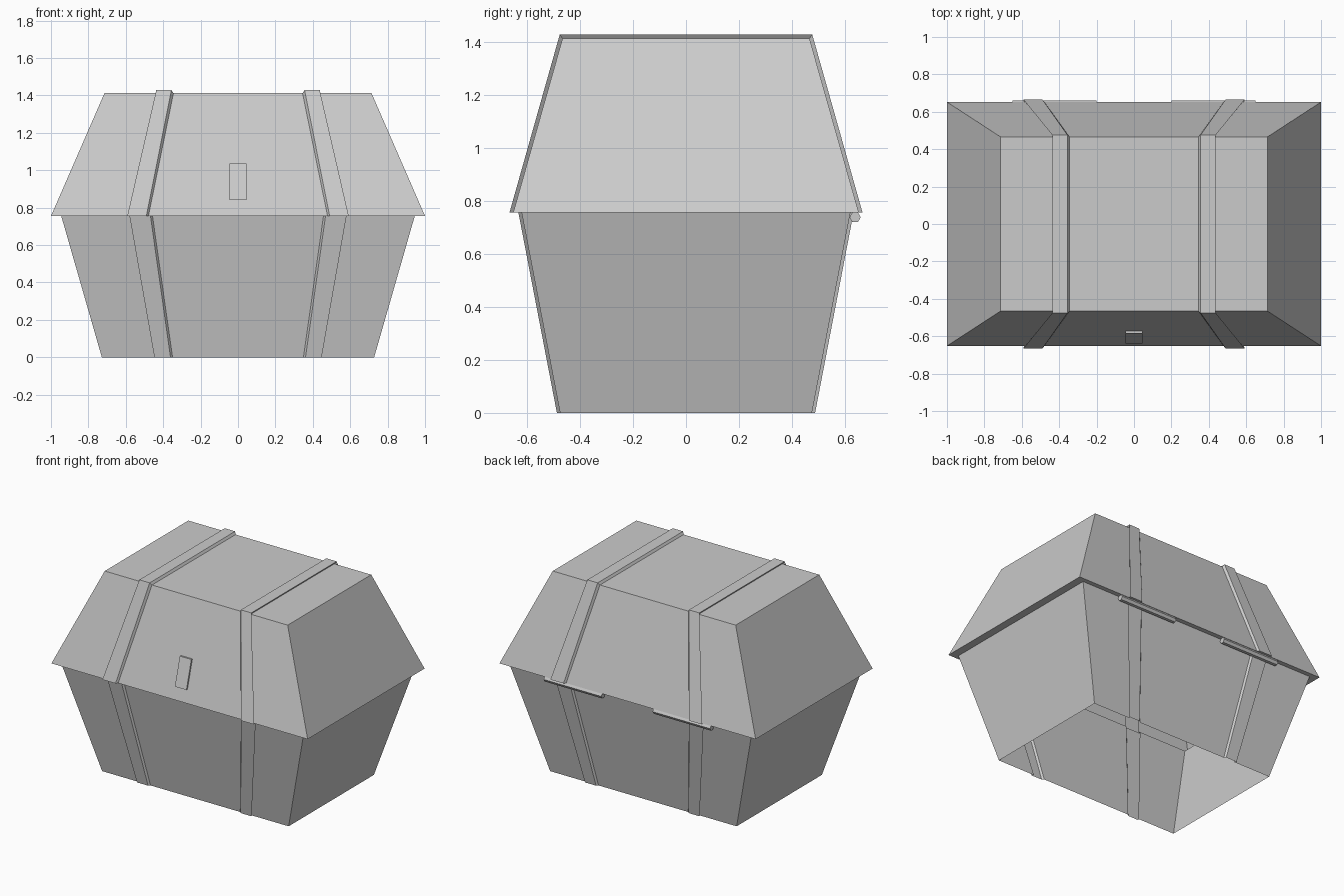
import bpy, bmesh, math

if "Cube" in bpy.data.objects:
    bpy.data.objects.remove(bpy.data.objects["Cube"])

def finish(bm, name):
    mesh = bpy.data.meshes.new(name)
    bm.to_mesh(mesh)
    bm.free()
    obj = bpy.data.objects.new(name, mesh)
    bpy.context.collection.objects.link(obj)
    return obj

# Chest shell: cross-section levels carried up the front, over the lid and down the back
# half width, half depth, z, strap outer x, strap inner x, strap lift in y, strap lift in z
LEVELS = [
    (0.728, 0.475, 0.0,   0.447, 0.361, 0.012, 0.0),    # floor edge
    (0.945, 0.620, 0.755, 0.580, 0.468, 0.012, 0.0),    # top of box
    (1.000, 0.652, 0.755, 0.592, 0.490, 0.014, 0.0),    # lid rim
    (0.714, 0.466, 1.412, 0.437, 0.356, 0.010, 0.016),  # lid top
]
SHEAR = 0.011

def row(level, side):
    w, d, z, outer, inner, dy, dz = level
    half = [(w, 0), (outer - SHEAR, 0), (outer, 1), (inner, 1), (inner - SHEAR, 0)]
    cols = [(-x, r) for x, r in half] + [(x, r) for x, r in reversed(half)]
    return [(x, side * (d + r * dy), z + r * dz) for x, r in cols]

bm = bmesh.new()
rows = [row(l, -1) for l in LEVELS] + [row(l, 1) for l in reversed(LEVELS)]
grid = [[bm.verts.new(p) for p in r] for r in rows]
for lo, hi in zip(grid, grid[1:]):
    for i in range(len(lo) - 1):
        bm.faces.new((lo[i], lo[i + 1], hi[i + 1], hi[i]))
# End walls and the rim under the lid; the underside stays open
for k in range(3):
    for c, flip in ((0, 1), (-1, -1)):
        quad = [grid[j][c] for j in (k, k + 1, 6 - k, 7 - k)]
        bm.faces.new(quad[::flip])
bmesh.ops.recalc_face_normals(bm, faces=bm.faces)
finish(bm, "chest_shell")

# Latch plate lying on the sloping lid front
def lid_y(z):
    return -0.652 + (z - 0.755) * (0.652 - 0.466) / (1.412 - 0.755)

bm = bmesh.new()
bmesh.ops.create_cube(bm, size=1)
for v in bm.verts:
    z = 0.842 if v.co.z < 0 else 1.036
    out = 0.012 if v.co.y < 0 else -0.005
    v.co = (v.co.x * 0.09, lid_y(z) - out, z)
finish(bm, "latch_plate")

# Two hexagonal hinge barrels along the back rim
for side, name in ((-1, "hinge_left"), (1, "hinge_right")):
    bpy.ops.mesh.primitive_cylinder_add(vertices=6, radius=0.021, depth=0.45,
                                        location=(side * 0.425, 0.638, 0.738),
                                        rotation=(0, math.pi / 2, 0))
    bpy.context.object.name = name
